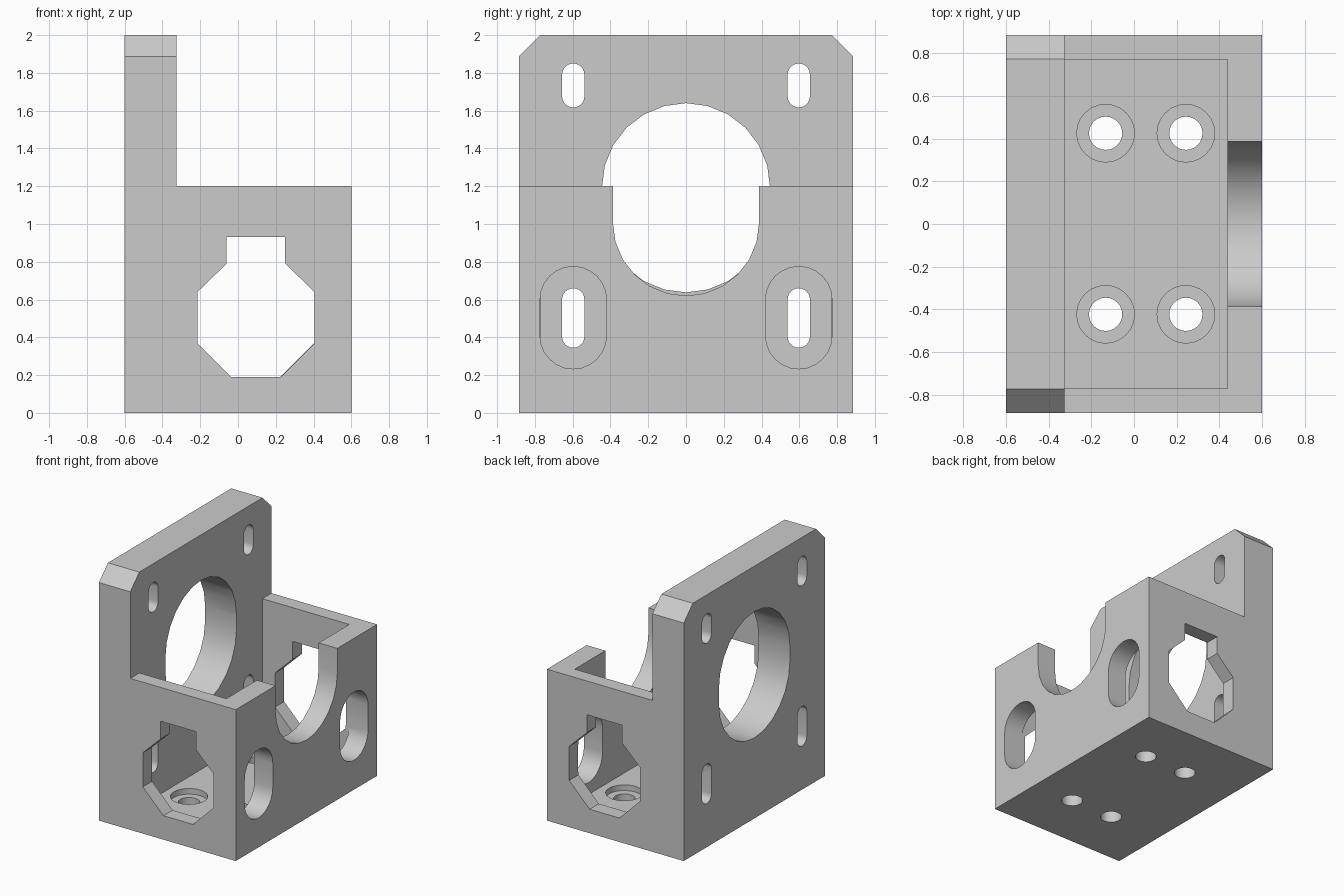
import bpy, bmesh, math

cube = bpy.data.objects.get("Cube")
if cube:
    bpy.data.objects.remove(cube, do_unlink=True)

grey = bpy.data.materials.new("light_grey")
grey.use_nodes = True
colour = (0.6, 0.6, 0.6, 1)
grey.diffuse_color = colour
grey.node_tree.nodes["Principled BSDF"].inputs["Base Color"].default_value = colour

HALF_X, HALF_Y = 0.6, 0.885
PLATE_FACE = -0.325
WALL_TOP, FLOOR = 1.2, 0.14


def prism(name, points, axis, low, high, bevel_top=0):
    """Extrude a 2D outline along an axis, optionally chamfering its top ends."""
    place = {"x": lambda u, v, w: (w, u, v),
             "y": lambda u, v, w: (u, w, v),
             "z": lambda u, v, w: (u, v, w)}[axis]
    bm = bmesh.new()
    rings = [[bm.verts.new(place(u, v, w)) for u, v in points] for w in (low, high)]
    bm.faces.new(rings[0])
    bm.faces.new(rings[1])
    count = len(points)
    for i in range(count):
        j = (i + 1) % count
        bm.faces.new((rings[0][i], rings[0][j], rings[1][j], rings[1][i]))
    bmesh.ops.remove_doubles(bm, verts=bm.verts, dist=0.0001)
    bmesh.ops.recalc_face_normals(bm, faces=bm.faces)
    if bevel_top:
        ends = [e for e in bm.edges
                if all(v.co.z > 1.99 for v in e.verts)
                and abs(e.verts[0].co.y - e.verts[1].co.y) < 0.01]
        bmesh.ops.bevel(bm, geom=ends, offset=bevel_top, segments=1, affect="EDGES")
    mesh = bpy.data.meshes.new(name)
    bm.to_mesh(mesh)
    bm.free()
    mesh.materials.append(grey)
    obj = bpy.data.objects.new(name, mesh)
    bpy.context.collection.objects.link(obj)
    return obj


def slot(centre, low, high, radius, steps=12):
    """Outline with straight sides and round ends; a circle if as tall as wide."""
    points = []
    for start, v in ((0, high - radius), (math.pi, low + radius)):
        for i in range(steps + 1):
            if i == steps and high - low - 2 * radius < 0.0001:
                continue
            a = start + math.pi * i / steps
            points.append((centre + radius * math.cos(a), v + radius * math.sin(a)))
    return points


def box(u0, u1, v0, v1):
    return [(u0, v0), (u1, v0), (u1, v1), (u0, v1)]


# Solid bracket: tall plate and lower block with chamfered plate corners
outline = [(-HALF_X, 0), (HALF_X, 0), (HALF_X, WALL_TOP), (PLATE_FACE, WALL_TOP),
           (PLATE_FACE, 2), (-HALF_X, 2)]
bracket = prism("motor_bracket", outline, "y", -HALF_Y, HALF_Y, bevel_top=0.113)

cutters = []


def cut(name, points, axis, low, high):
    obj = prism(name, points, axis, low, high)
    obj.hide_render = True
    cutters.append(obj)


# Open cavity
cut("cavity", box(PLATE_FACE, 0.437, -0.77, 0.77), "z", FLOOR, 1.4)

# Notched octagonal window through both end walls
window = [(-0.035, 0.19), (0.225, 0.19), (0.405, 0.37), (0.405, 0.64), (0.25, 0.79),
          (0.25, 0.932), (-0.06, 0.932), (-0.06, 0.79), (-0.215, 0.64), (-0.215, 0.37)]
cut("end_window", window, "y", -1, 1)

# Large plate opening and open-topped cradle in the opposite wall
cut("plate_opening", slot(0, 0.638, 1.64, 0.445), "x", -0.7, -0.25)
cut("wall_cradle", slot(0, 0.62, 2, 0.387), "x", 0.38, 0.7)

# Plate adjustment slots and matching access slots
for y in (-0.597, 0.597):
    cut("upper_slot", slot(y, 1.617, 1.85, 0.059), "x", -0.7, -0.25)
    cut("lower_slot", slot(y, 0.345, 0.66, 0.059), "x", -0.7, -0.25)
    cut("access_slot", slot(y, 0.233, 0.775, 0.176), "x", 0.38, 0.7)

# Counterbored floor holes
for x in (-0.133, 0.243):
    for y in (-0.423, 0.425):
        for name, radius, low, high in (("floor_hole", 0.078, -0.1, 0.3),
                                        ("counterbore", 0.135, 0.095, 0.25)):
            cut(name, slot(x, y - radius, y + radius, radius), "z", low, high)

# Carve everything out, then discard the cutters
bpy.ops.object.select_all(action="DESELECT")
bpy.context.view_layer.objects.active = bracket
bracket.select_set(True)
for cutter in cutters:
    mod = bracket.modifiers.new(cutter.name, "BOOLEAN")
    mod.operation = "DIFFERENCE"
    mod.solver = "EXACT"
    mod.object = cutter
    bpy.ops.object.modifier_apply(modifier=mod.name)
for cutter in cutters:
    bpy.data.objects.remove(cutter, do_unlink=True)

bpy.ops.object.shade_smooth_by_angle(angle=math.radians(30))
